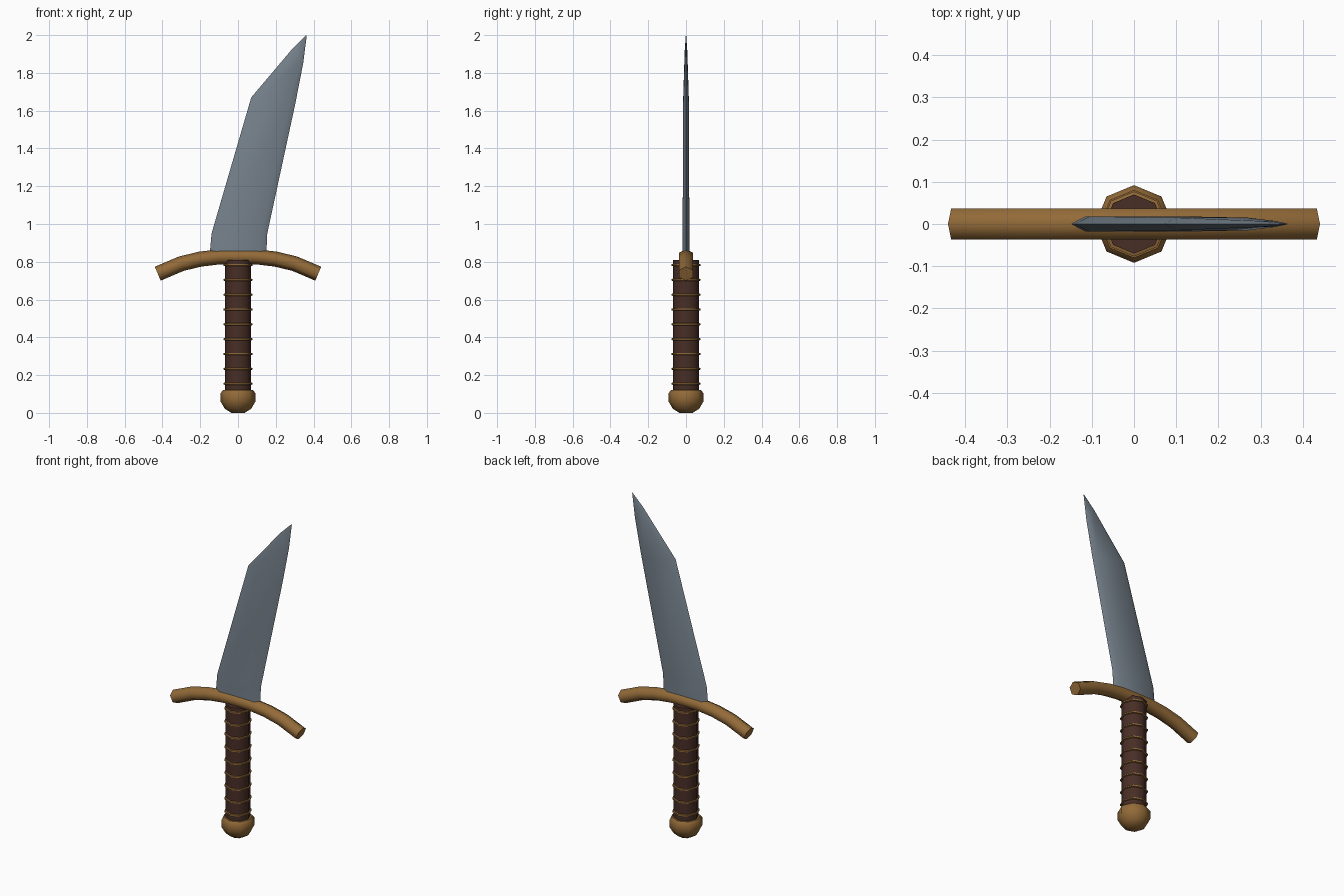
import bpy
import bmesh
from math import cos, sin, pi, radians, atan2
from mathutils import Vector

cube = bpy.data.objects.get("Cube")
if cube:
    bpy.data.objects.remove(cube, do_unlink=True)


def material(name, rgb):
    mat = bpy.data.materials.new(name)
    mat.use_nodes = True
    mat.diffuse_color = (*rgb, 1)
    mat.node_tree.nodes["Principled BSDF"].inputs["Base Color"].default_value = (*rgb, 1)
    return mat


steel = material("steel grey", (0.18, 0.22, 0.26))
bronze = material("bronze", (0.29, 0.145, 0.04))
leather = material("dark leather", (0.065, 0.027, 0.019))


def loft(name, rings, mat, angle, closed=False):
    """Skin a list of equal-length rings; cap the ends unless it loops."""
    bm = bmesh.new()
    loops = [[bm.verts.new(p) for p in ring] for ring in rings]
    pairs = list(zip(loops, loops[1:]))
    if closed:
        pairs.append((loops[-1], loops[0]))
    else:
        bm.faces.new(loops[0])
        bm.faces.new(loops[-1])
    for a, b in pairs:
        for i in range(len(a)):
            j = (i + 1) % len(a)
            bm.faces.new((a[i], a[j], b[j], b[i]))
    bmesh.ops.remove_doubles(bm, verts=bm.verts, dist=0.0005)
    bmesh.ops.recalc_face_normals(bm, faces=bm.faces)
    mesh = bpy.data.meshes.new(name)
    bm.to_mesh(mesh)
    bm.free()
    mesh.materials.append(mat)
    obj = bpy.data.objects.new(name, mesh)
    bpy.context.collection.objects.link(obj)
    bpy.ops.object.select_all(action="DESELECT")
    obj.select_set(True)
    bpy.context.view_layer.objects.active = obj
    bpy.ops.object.shade_smooth_by_angle(angle=radians(angle))
    return obj


def turned(name, profile, mat, angle, closed=False, sides=8):
    """Sweep a (radius, height) profile around the vertical axis."""
    rings = [[(r * cos(2 * pi * i / sides), r * sin(2 * pi * i / sides), z)
              for i in range(sides)] for r, z in profile]
    return loft(name, rings, mat, angle, closed)


# Pommel and grip
turned("pommel", [(0.035, 0.0), (0.07, 0.022), (0.092, 0.06),
                  (0.092, 0.105), (0.08, 0.12)], bronze, 50)
turned("grip", [(0.07, 0.1), (0.07, 0.81)], leather, 50)

# Wire bands around the grip
for k in range(9):
    z = 0.155 + 0.0785 * k
    band = [(0.068, z - 0.007), (0.077, z - 0.004), (0.077, z + 0.004), (0.068, z + 0.007)]
    turned(f"grip_band_{k + 1}", band, bronze, 50, closed=True)

# Drooping crossguard: a hexagonal section swept along a mirrored path
half = [(0.1, 0.826), (0.2, 0.814), (0.3, 0.79), (0.425, 0.737)]
path = [(-x, z) for x, z in reversed(half)] + [(0, 0.827)] + half
rings = []
for i, (x, z) in enumerate(path):
    before, after = path[max(i - 1, 0)], path[min(i + 1, len(path) - 1)]
    tilt = atan2(after[1] - before[1], after[0] - before[0])
    ring = []
    for k in range(6):
        up, side = 0.04 * cos(k * pi / 3), 0.043 * sin(k * pi / 3)
        ring.append((x - up * sin(tilt), side, z + up * cos(tilt)))
    rings.append(ring)
loft("crossguard", rings, bronze, 65)

# Blade: (back edge, cutting edge, half thickness, bevel width) per section
sections = [
    ((-0.15, 0.84), (0.15, 0.84), 0.018, 0.035),
    ((-0.14, 0.95), (0.155, 0.95), 0.018, 0.035),
    ((0.07, 1.67), (0.302, 1.63), 0.015, 0.033),
    ((0.29, 1.93), (0.345, 1.85), 0.007, 0.018),
    ((0.361, 1.999), (0.364, 1.998), 0.001, 0.001),
]
rings = []
for back, edge, t, bevel in sections:
    a, b = Vector((back[0], 0, back[1])), Vector((edge[0], 0, edge[1]))
    inward = (b - a).normalized() * bevel
    thick = Vector((0, t, 0))
    rings.append([a, a + inward - thick, b - inward - thick,
                  b, b - inward + thick, a + inward + thick])
loft("blade", rings, steel, 40)
